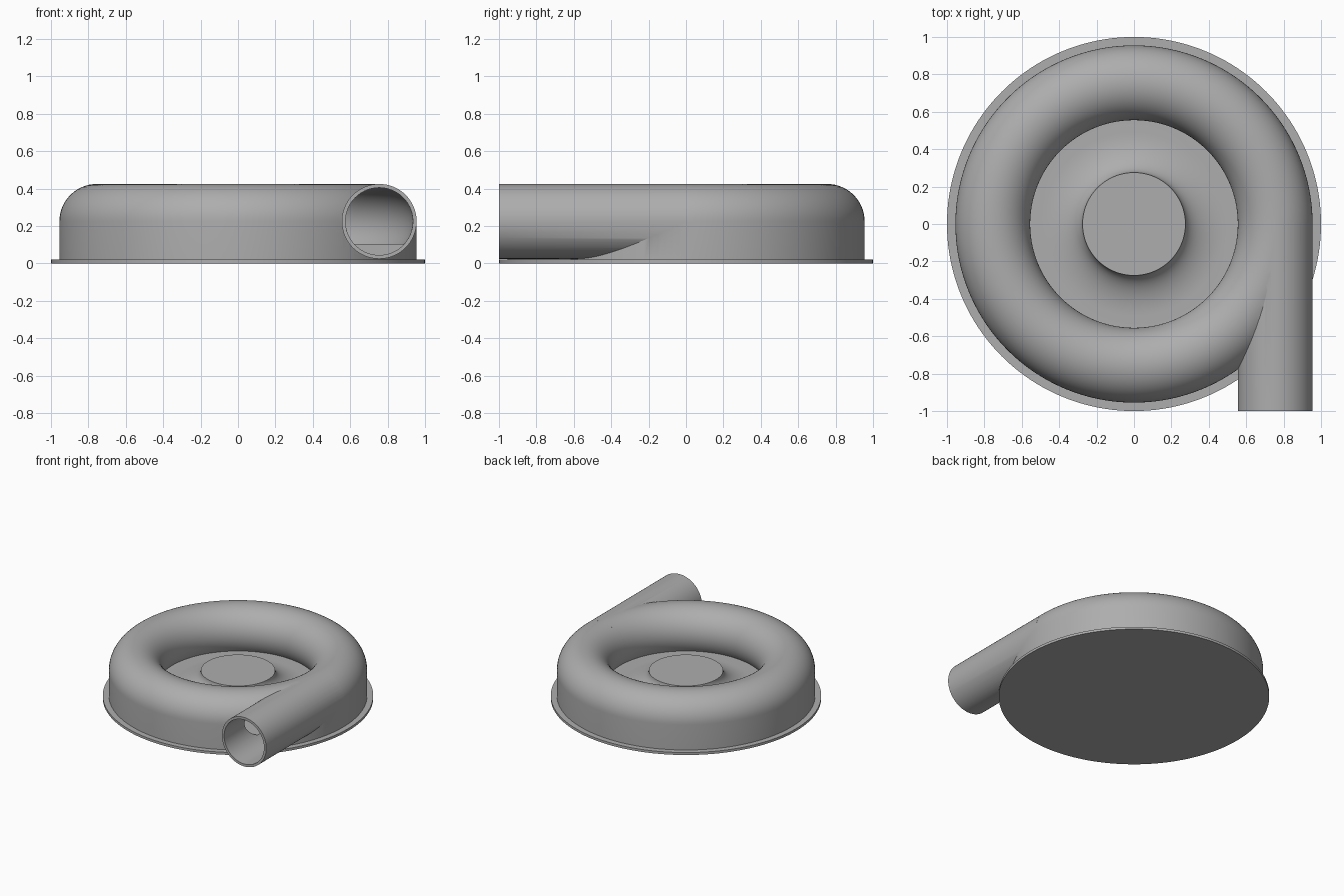
import bpy, math
from mathutils import Matrix

cube = bpy.data.objects.get("Cube")
if cube:
    bpy.data.objects.remove(cube, do_unlink=True)

RING, MID, TUBE, WALL = 0.755, 0.225, 0.2, 0.02   # volute centreline and tube
FLOOR, HUB, FLARE, SEGMENTS = 0.105, 0.275, 0.22, 160

metal = bpy.data.materials.new("grey_metal")
metal.use_nodes = True
metal.diffuse_color = (0.42, 0.42, 0.42, 1)
metal.node_tree.nodes["Principled BSDF"].inputs["Base Color"].default_value = metal.diffuse_color


def arc(cx, cz, rx, rz, start, end, steps):
    angles = [math.radians(start + (end - start) * i / steps) for i in range(steps + 1)]
    return [(cx + rx * math.cos(a), cz + rz * math.sin(a)) for a in angles]


def revolve(name, profile, closed_ring):
    """Turn an (r, z) profile about z; open profiles start and end on the axis."""
    verts, rings = [], []
    for r, z in profile:
        first = len(verts)
        if r == 0:
            verts.append((0, 0, z))
            rings.append([first] * SEGMENTS)
        else:
            for i in range(SEGMENTS):
                a = math.tau * i / SEGMENTS
                verts.append((r * math.cos(a), r * math.sin(a), z))
            rings.append(list(range(first, first + SEGMENTS)))
    faces = []
    pairs = list(zip(rings, rings[1:] + rings[:1]))
    for low, high in pairs if closed_ring else pairs[:-1]:
        for i in range(SEGMENTS):
            j = (i + 1) % SEGMENTS
            face = list(dict.fromkeys((low[i], low[j], high[j], high[i])))
            faces.append(face)
    mesh = bpy.data.meshes.new(name)
    mesh.from_pydata(verts, [], faces)
    mesh.materials.append(metal)
    obj = bpy.data.objects.new(name, mesh)
    bpy.context.collection.objects.link(obj)
    return obj


def pipe(name, radius, y0, y1):
    bpy.ops.mesh.primitive_cylinder_add(vertices=96, radius=radius, depth=y1 - y0)
    obj = bpy.context.object
    obj.name = name
    obj.data.transform(Matrix.Translation((RING, (y0 + y1) / 2, MID)) @ Matrix.Rotation(math.pi / 2, 4, "X"))
    obj.data.materials.append(metal)
    return obj


def combine(target, tool, operation):
    mod = target.modifiers.new(tool.name, "BOOLEAN")
    mod.operation, mod.solver, mod.object = operation, "EXACT", tool
    bpy.ops.object.select_all(action="DESELECT")
    bpy.context.view_layer.objects.active = target
    target.select_set(True)
    bpy.ops.object.modifier_apply(modifier=mod.name)
    bpy.data.objects.remove(tool, do_unlink=True)


# Casing: flange, outer wall, rolled volute, floor and flared hub
dip = math.degrees(math.asin((MID - FLOOR) / TUBE))
profile = [(0, 0), (1, 0), (1, 0.02), (RING + TUBE, 0.02)]
profile += arc(RING, MID, TUBE, TUBE, 0, 180 + dip, 36)
profile += arc(HUB + FLARE, MID, FLARE, MID - FLOOR, 270, 180, 14)
profile += [(0, MID)]
casing = revolve("volute_casing", profile, False)

# Outlet pipe, tangent to the volute
combine(casing, pipe("outlet_pipe", TUBE, -1, 0.01), "UNION")

# Hollow flow channel above the floor, then the pipe bore
bore = TUBE - WALL
dip = math.degrees(math.asin((MID - FLOOR) / bore))
combine(casing, revolve("channel_cutter", arc(RING, MID, bore, bore, -dip, 180 + dip, 36), True), "DIFFERENCE")
combine(casing, pipe("bore_cutter", bore, -1.1, 0.01), "DIFFERENCE")

bpy.ops.object.shade_smooth_by_angle(angle=math.radians(30))
